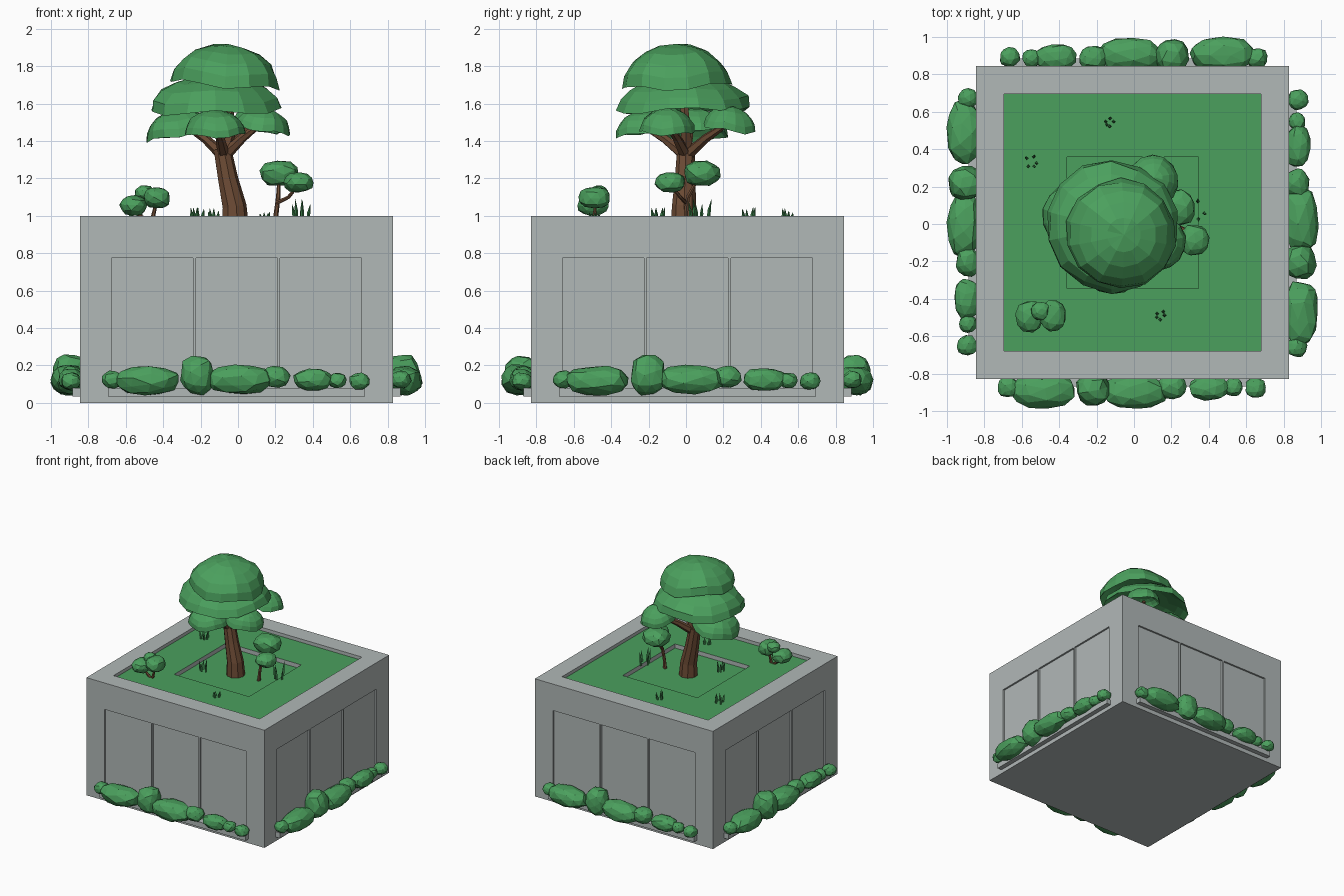
import bpy, bmesh, math, random
from mathutils import Vector, Matrix, Euler

random.seed(4)
if "Cube" in bpy.data.objects:
    bpy.data.objects.remove(bpy.data.objects["Cube"])

CENTRE = Vector((-0.0075, 0.0075, 0))
HALF, INNER, LAWN_Z = 0.8375, 0.6875, 0.972


def material(name, r, g, b):
    m = bpy.data.materials.new(name)
    m.use_nodes = True
    m.diffuse_color = (r, g, b, 1)
    m.node_tree.nodes["Principled BSDF"].inputs["Base Color"].default_value = (r, g, b, 1)
    return m


STONE = material("grey stone", 0.44, 0.48, 0.475)
LEAF = material("leaf green", 0.07, 0.35, 0.11)
GRASS = material("lawn green", 0.07, 0.35, 0.11)
BLADE = material("dark grass green", 0.045, 0.22, 0.07)
BARK = material("brown bark", 0.15, 0.07, 0.035)


def finish(name, bm, *mats):
    bmesh.ops.recalc_face_normals(bm, faces=bm.faces)
    mesh = bpy.data.meshes.new(name)
    bm.to_mesh(mesh)
    bm.free()
    for m in mats:
        mesh.materials.append(m)
    ob = bpy.data.objects.new(name, mesh)
    bpy.context.collection.objects.link(ob)
    return ob


def add_box(bm, lo, hi, turn=0):
    """Box between two corners, turned about the planter's centre."""
    lo, hi = Vector(lo), Vector(hi)
    place = Matrix.Translation(CENTRE) @ Matrix.Rotation(turn, 4, "Z")
    mat = place @ Matrix.Translation((lo + hi) / 2) @ Matrix.Diagonal((*(hi - lo), 1))
    bmesh.ops.create_cube(bm, size=1, matrix=mat)


def add_clump(bm, centre, radii, matrix=Matrix()):
    """Chunky faceted clump of leaves that fills the given radii."""
    vs = bmesh.ops.create_icosphere(bm, subdivisions=2, radius=1)["verts"]
    spin = Euler([random.uniform(0, 3) for _ in range(3)]).to_matrix()
    points = [spin @ v.co * random.uniform(0.9, 1.05) for v in vs]
    points = [Vector(math.copysign(abs(c) ** 0.88, c) for c in p) for p in points]
    reach = [max(abs(p[i]) for p in points) for i in range(3)]
    for v, p in zip(vs, points):
        v.co = matrix @ (Vector(centre) + Vector(p[i] * radii[i] / reach[i] for i in range(3)))


def add_dome(bm, centre, radius, height, tilt):
    """Umbrella of leaves: outer cap with a wavy rim and a hollow underside."""
    vs = bmesh.ops.create_uvsphere(bm, u_segments=14, v_segments=10, radius=1)["verts"]
    rot = Euler((tilt[0], tilt[1], 0)).to_matrix()
    phase = random.uniform(0, 6)
    for v in vs:
        p = v.co.copy()
        if p.z < -0.01:
            p = Vector((p.x * 0.94, p.y * 0.94, -p.z * 0.6))
        else:
            p *= 1 + random.uniform(-0.03, 0.03)
        p.z += 0.07 * p.xy.length_squared * math.sin(4 * math.atan2(p.y, p.x) + phase)
        v.co = Vector(centre) + rot @ Vector((p.x * radius, p.y * radius, p.z * height))


def add_limb(bm, points, radii, sides=7):
    """Tapering branch through a few points."""
    rings = []
    pts = [Vector(p) for p in points]
    for i, (p, r) in enumerate(zip(pts, radii)):
        d = pts[min(i + 1, len(pts) - 1)] - pts[max(i - 1, 0)]
        q = Vector((0, 0, 1)).rotation_difference(d)
        angles = [math.tau * k / sides for k in range(sides)]
        rings.append([bm.verts.new(p + q @ Vector((r * math.cos(a), r * math.sin(a), 0)))
                      for a in angles])
    for a, b in zip(rings, rings[1:]):
        for k in range(sides):
            n = (k + 1) % sides
            bm.faces.new((a[k], a[n], b[n], b[k]))
    bm.faces.new(rings[0][::-1])
    bm.faces.new(rings[-1])


# Planter: solid block with a sunken top and three recessed panels per side
bm = bmesh.new()
add_box(bm, (-HALF, -HALF, 0), (HALF, HALF, 1))
planter = finish("planter", bm, STONE)
bm = bmesh.new()
add_box(bm, (-INNER, -INNER, 0.9), (INNER, INNER, 1.1))
for side in range(4):
    for x in (-0.45, 0, 0.45):
        add_box(bm, (x - 0.218, -HALF - 0.1, 0.05), (x + 0.218, -HALF + 0.015, 0.775),
                side * math.pi / 2)
cutter = finish("panel_cutter", bm, STONE)
cutter.hide_render = True
cut = planter.modifiers.new("recesses", "BOOLEAN")
cut.operation, cut.object, cut.solver = "DIFFERENCE", cutter, "EXACT"
bpy.context.view_layer.update()
planter.data = bpy.data.meshes.new_from_object(
    planter.evaluated_get(bpy.context.evaluated_depsgraph_get()))
planter.modifiers.clear()
bpy.data.objects.remove(cutter)

# Ledge under the hedge on each side
bm = bmesh.new()
for side in range(4):
    add_box(bm, (-INNER, -HALF - 0.04, 0.035), (INNER, -HALF + 0.03, 0.08), side * math.pi / 2)
finish("hedge_ledges", bm, STONE)

# Lawn with a square stone-edged pit round the trunk
bm = bmesh.new()
bmesh.ops.create_grid(bm, x_segments=1, y_segments=1, size=INNER,
                      matrix=Matrix.Translation(CENTRE + Vector((0, 0, LAWN_Z))))
pit = bm.faces[:]
bmesh.ops.inset_region(bm, faces=pit, thickness=0.475, use_boundary=True)
ext = bmesh.ops.extrude_face_region(bm, geom=pit)["geom"]
bmesh.ops.delete(bm, geom=pit, context="FACES")
bmesh.ops.translate(bm, vec=(0, 0, -0.035),
                    verts=[g for g in ext if isinstance(g, bmesh.types.BMVert)])
bm.normal_update()
for f in bm.faces:
    f.material_index = int(abs(f.normal.z) < 0.5)
finish("lawn", bm, GRASS, STONE)

# Hedge: the same row of clumps turned round the four sides
HEDGE = [  # x, y, z, then radii
    (-0.665, -0.88, 0.125, 0.055, 0.055, 0.048), (-0.48, -0.9, 0.12, 0.175, 0.095, 0.08),
    (-0.21, -0.89, 0.15, 0.092, 0.095, 0.11), (0.015, -0.9, 0.125, 0.178, 0.095, 0.08),
    (0.21, -0.88, 0.138, 0.08, 0.065, 0.06), (0.41, -0.885, 0.125, 0.11, 0.068, 0.06),
    (0.54, -0.88, 0.12, 0.05, 0.048, 0.042), (0.657, -0.885, 0.117, 0.055, 0.055, 0.046)]
bm = bmesh.new()
for side in range(4):
    turn = Matrix.Translation(CENTRE) @ Matrix.Rotation(side * math.pi / 2, 4, "Z")
    for c in HEDGE:
        add_clump(bm, c[:3], c[3:], turn)
finish("hedge", bm, LEAF)

# Main tree: trunk and branches
bm = bmesh.new()
add_limb(bm, [(-0.015, -0.01, 0.92), (-0.02, -0.01, 1.05), (-0.055, -0.005, 1.2),
              (-0.085, 0, 1.36)], [0.075, 0.066, 0.055, 0.048], 9)
for tip in [(-0.28, 0.03, 1.48), (-0.12, -0.23, 1.48), (0.12, -0.1, 1.49), (0.08, 0.22, 1.49)]:
    mid = Vector((-0.07, 0, 1.36)).lerp(Vector(tip), 0.5) - Vector((0, 0, 0.008))
    add_limb(bm, [(-0.075, 0, 1.32), mid, tip], [0.034, 0.024, 0.014], 6)
add_limb(bm, [(-0.08, 0, 1.33), (-0.04, 0, 1.45), (-0.06, -0.02, 1.75)], [0.04, 0.03, 0.015], 6)
finish("tree_trunk", bm, BARK)

# Main tree: layered umbrella canopy
bm = bmesh.new()
for centre, r, h, tilt in [
        ((-0.07, -0.05, 1.705), 0.295, 0.21, (0.04, 0.08)),
        ((-0.12, -0.01, 1.56), 0.355, 0.19, (0.03, -0.02)),
        ((-0.31, 0.04, 1.43), 0.185, 0.14, (0, -0.18)),
        ((-0.12, -0.215, 1.445), 0.165, 0.12, (0.15, 0)),
        ((0.13, -0.1, 1.455), 0.15, 0.12, (0, 0.15)),
        ((0.1, 0.23, 1.465), 0.14, 0.12, (-0.15, 0.08))]:
    add_dome(bm, centre, r, h, tilt)
finish("tree_canopy", bm, LEAF)

# Small tree and corner shrub
bm = bmesh.new()
add_limb(bm, [(0.195, 0, 0.92), (0.205, 0, 1.02), (0.215, 0.01, 1.1), (0.22, 0.07, 1.21)],
         [0.016, 0.013, 0.012, 0.008], 6)
add_limb(bm, [(0.21, 0, 1.07), (0.27, -0.03, 1.1), (0.32, -0.08, 1.16)], [0.011, 0.01, 0.007], 6)
for dx, dz in ((-0.09, 0.08), (0.03, 0.13)):
    add_limb(bm, [(-0.465, -0.49, 0.95), (-0.465 + dx, -0.485, 0.95 + dz)], [0.013, 0.008], 6)
finish("small_stems", bm, BARK)
bm = bmesh.new()
for centre, radii in [((0.22, 0.085, 1.227), (0.105, 0.1, 0.068)),
                      ((0.325, -0.085, 1.178), (0.082, 0.083, 0.055)),
                      ((-0.558, -0.495, 1.055), (0.077, 0.085, 0.056)),
                      ((-0.432, -0.49, 1.097), (0.07, 0.085, 0.056)),
                      ((-0.5, -0.465, 1.125), (0.05, 0.05, 0.038))]:
    add_clump(bm, centre, radii)
finish("small_foliage", bm, LEAF)

# Grass tufts
bm = bmesh.new()
for x, y, height in [(-0.13, 0.54, 0.07), (-0.55, 0.33, 0.08), (0.14, -0.49, 0.06),
                     (0.34, 0.07, 0.12), (-0.22, -0.15, 0.08)]:
    for k in range(5):
        a = math.tau * k / 5 + random.uniform(-0.4, 0.4)
        spread = height * random.uniform(0.25, 0.42)
        out = Vector((math.cos(a), math.sin(a), 0)) * spread
        base = Vector((x, y, LAWN_Z - 0.005)) + out
        tall = height * random.uniform(0.7, 1.05)
        add_limb(bm, [base, base + out * 0.1 + Vector((0, 0, tall * 0.5)),
                      base + out * 0.35 + Vector((0, 0, tall))], [0.009, 0.009, 0.001], 4)
finish("grass_tufts", bm, BLADE)
